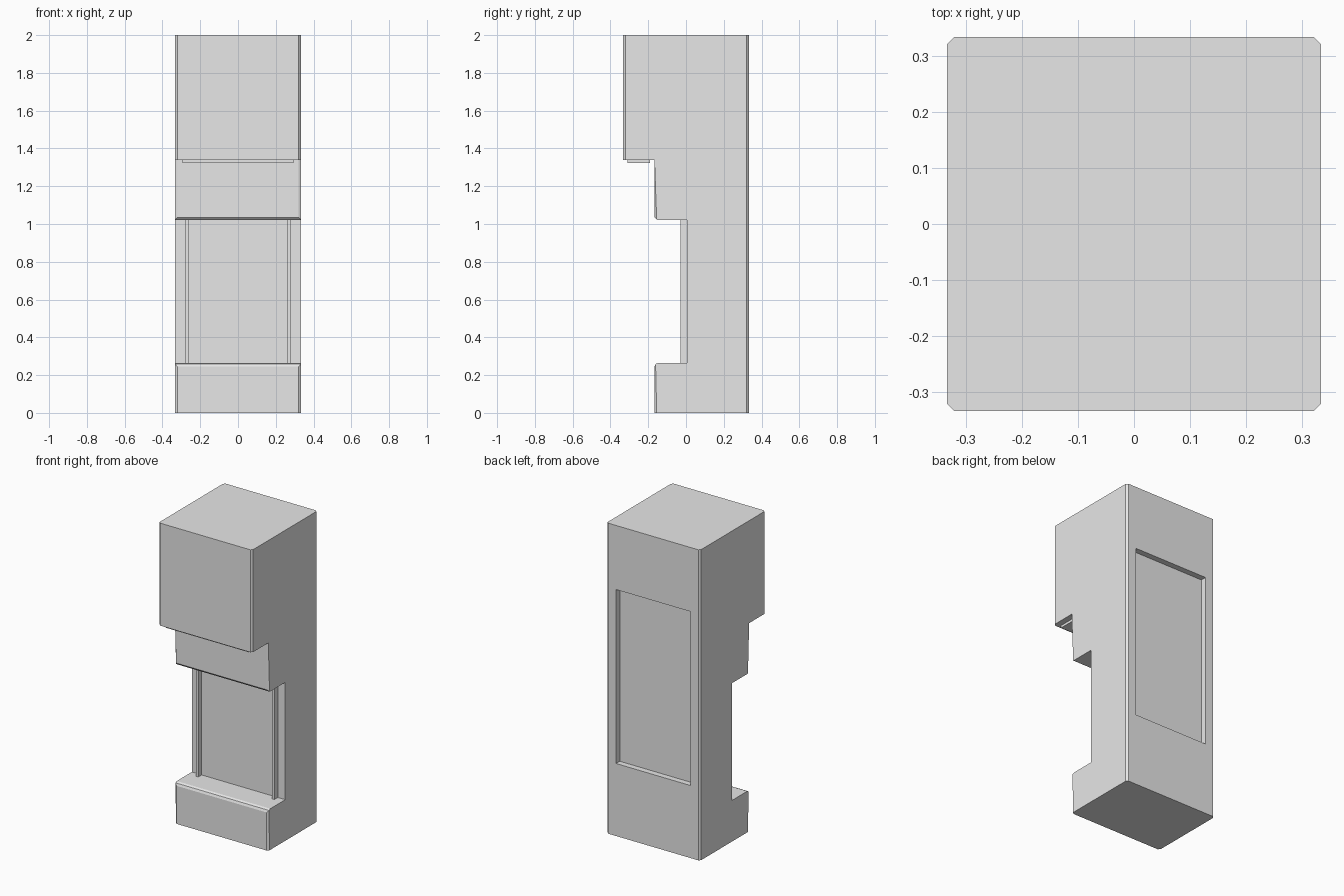
import bpy
import bmesh

cube = bpy.data.objects.get("Cube")
if cube:
    bpy.data.objects.remove(cube, do_unlink=True)

HALF = 0.333
BACK_FRONT_Y = 0.005     # front of the recessed middle
STEP_Y = -0.167          # front of the base and the middle tier

grey = bpy.data.materials.new("cabinet grey")
grey.use_nodes = True
grey.diffuse_color = (0.8, 0.8, 0.8, 1)
grey.node_tree.nodes["Principled BSDF"].inputs["Base Color"].default_value = (0.8, 0.8, 0.8, 1)


def finish(name, bm):
    bmesh.ops.recalc_face_normals(bm, faces=bm.faces)
    mesh = bpy.data.meshes.new(name)
    bm.to_mesh(mesh)
    bm.free()
    mesh.materials.append(grey)
    obj = bpy.data.objects.new(name, mesh)
    bpy.context.collection.objects.link(obj)
    return obj


def box(name, low, high):
    bm = bmesh.new()
    bmesh.ops.create_cube(bm, size=1)
    for v in bm.verts:
        v.co = [a + (b - a) * (c + 0.5) for a, b, c in zip(low, high, v.co)]
    return finish(name, bm)


# Cabinet: stepped side profile (y, z) pulled across the width
profile = [(-HALF, 2), (-HALF, 1.34), (STEP_Y, 1.34), (STEP_Y, 1.035),
           (STEP_Y + 0.015, 1.02), (BACK_FRONT_Y, 1.02), (BACK_FRONT_Y, 0.265),
           (STEP_Y + 0.02, 0.265), (STEP_Y + 0.006, 0.259), (STEP_Y, 0.245),
           (STEP_Y, 0), (HALF, 0), (HALF, 2)]
bm = bmesh.new()
side = bm.faces.new([bm.verts.new((-HALF, y, z)) for y, z in profile])
pulled = bmesh.ops.extrude_face_region(bm, geom=[side])
for v in pulled["geom"]:
    if isinstance(v, bmesh.types.BMVert):
        v.co.x = HALF

# Chamfer the upright corners of the hood, middle tier, base and back
corners = []
for e in bm.edges:
    a, b = e.verts
    upright = abs(a.co.y - b.co.y) < 1e-4 and abs(a.co.x - b.co.x) < 1e-4
    if upright and abs(a.co.y - BACK_FRONT_Y) > 0.01:
        corners.append(e)
bmesh.ops.bevel(bm, geom=corners, offset=0.012, segments=1, affect='EDGES')
cabinet = finish("cabinet", bm)

# Sunken service panel in the back
cutter = box("back_panel_cutter", (-0.265, HALF - 0.038, 0.467), (0.265, HALF + 0.1, 1.587))
cutter.hide_render = True
cutter.hide_viewport = True
cut = cabinet.modifiers.new("back panel", 'BOOLEAN')
cut.operation = 'DIFFERENCE'
cut.solver = 'EXACT'
cut.object = cutter

# Slim upright rails in the recessed front
for name, x in (("left_rail", 0.271), ("right_rail", -0.271)):
    box(name, (x - 0.009, -0.03, 0.264), (x + 0.009, BACK_FRONT_Y + 0.01, 1.021))

# Lamp plate under the hood
box("hood_lamp", (-0.295, -0.31, 1.324), (0.295, -0.19, 1.345))
